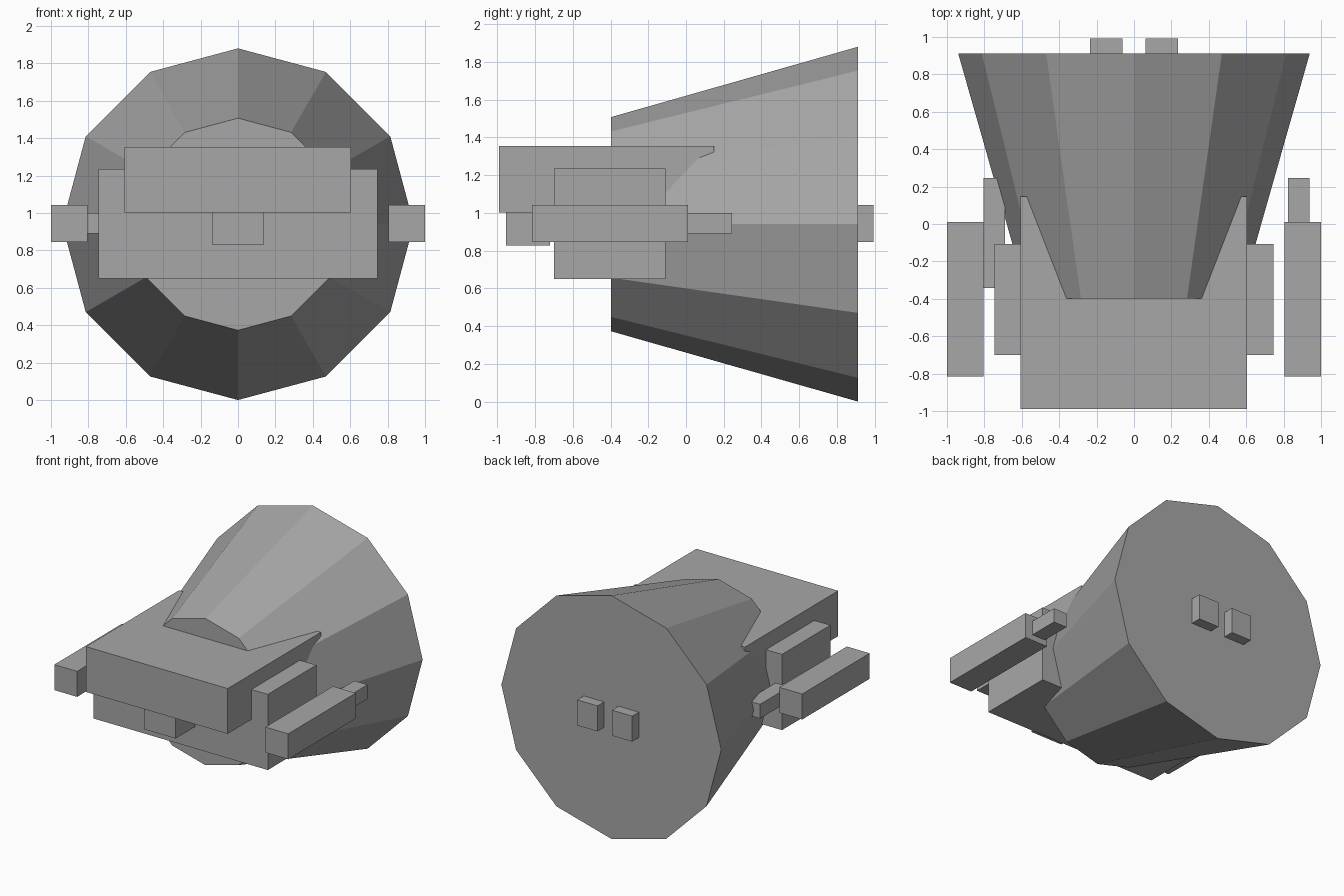
import bpy
from math import pi

if "Cube" in bpy.data.objects:
    bpy.data.objects.remove(bpy.data.objects["Cube"])

# Mid grey for every part
grey = bpy.data.materials.new("mid_grey")
grey.diffuse_color = (0.39, 0.39, 0.39, 1)
grey.use_nodes = True
grey.node_tree.nodes["Principled BSDF"].inputs["Base Color"].default_value = grey.diffuse_color


def box(name, x, y, z):
    """Box from (min, max) extents on each axis."""
    bpy.ops.mesh.primitive_cube_add(size=1)
    ob = bpy.context.object
    ob.name = name
    ob.location = [(a + b) / 2 for a, b in (x, y, z)]
    ob.scale = [b - a for a, b in (x, y, z)]
    bpy.ops.object.transform_apply(location=True, rotation=True, scale=True)
    ob.data.materials.append(grey)
    return ob


# Twelve-sided tapered body, wide end at the back, one corner straight up
bpy.ops.mesh.primitive_cone_add(vertices=12, radius1=0.94, radius2=0.567,
                                depth=1.31, end_fill_type='NGON',
                                location=(0, 0.257, 0.94),
                                rotation=(pi / 2, 0, 0))
body = bpy.context.object
body.name = "tapered_body"
bpy.ops.object.transform_apply(location=True, rotation=True, scale=True)
body.data.materials.append(grey)

# Front blocks
box("upper_slab", (-0.608, 0.605), (-0.99, 0.148), (1.003, 1.353))
box("middle_block", (-0.745, 0.745), (-0.70, -0.108), (0.65, 1.235))
box("front_nub", (-0.136, 0.136), (-0.955, -0.72), (0.828, 1.003))

# Side arms and rear studs, one per side
for side, s in (("left", -1), ("right", 1)):
    box(side + "_arm", sorted((s * 0.805, s * 1.0)), (-0.815, 0.01), (0.845, 1.042))
    box(side + "_rear_stud", sorted((s * 0.062, s * 0.235)), (0.80, 0.993), (0.845, 1.042))

# Thin rods: the left sits inside its arm line, the right runs through its arm
box("left_rod", (-0.805, -0.69), (-0.343, 0.245), (0.89, 1.0))
box("right_rod", (0.823, 0.937), (-0.343, 0.245), (0.89, 1.0))
